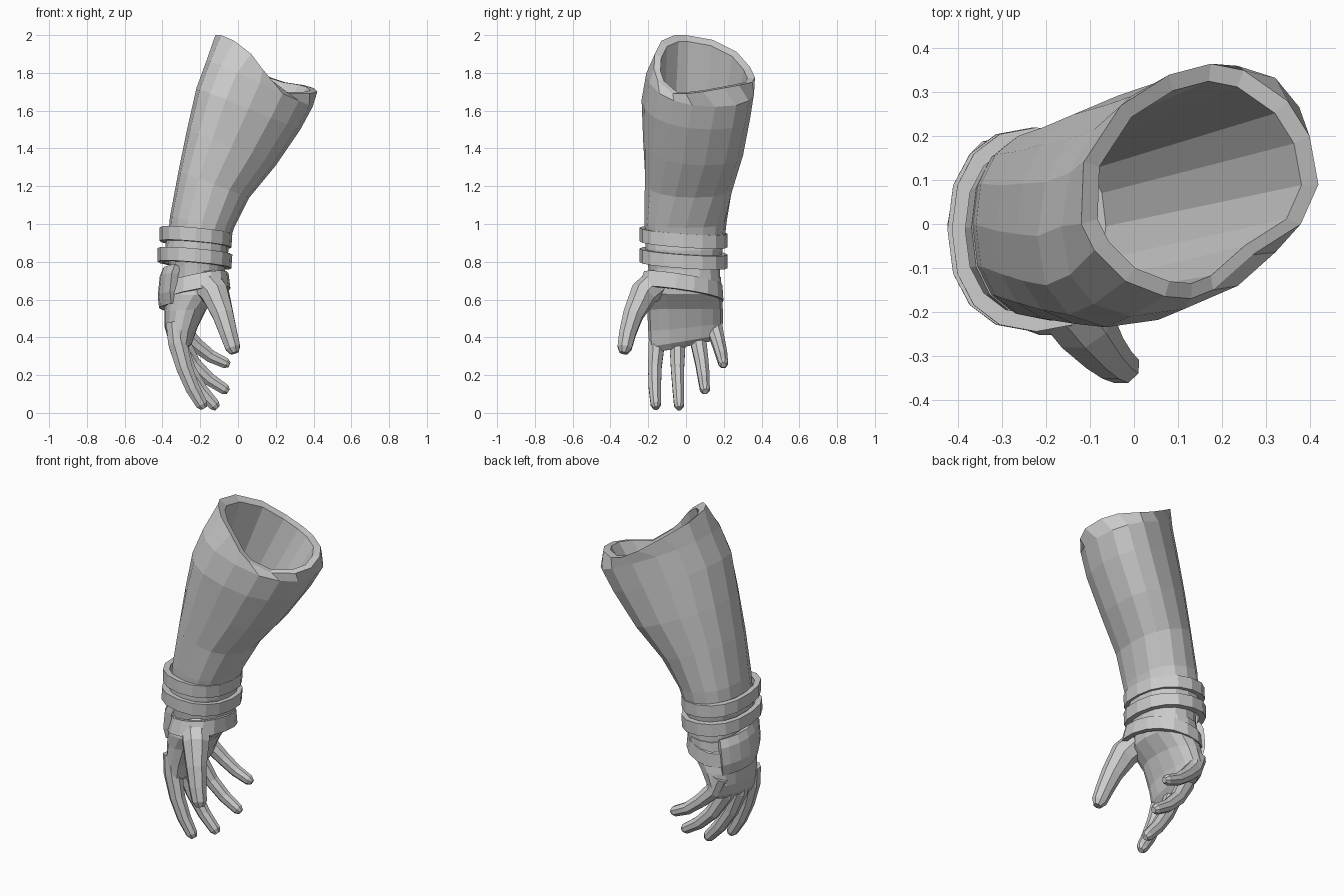
import bpy, bmesh, math
from mathutils import Vector

if "Cube" in bpy.data.objects:
    bpy.data.objects.remove(bpy.data.objects["Cube"])

N = 16


def ring(xl, zl, xr, zr, y0, y1, skew=0.0, ty=0.0, p=2.3):
    """Tilted rounded-oval section: left/right ends in x,z and a y range."""
    cx, cz, cy = (xl + xr) / 2, (zl + zr) / 2, (y0 + y1) / 2
    hx, hz = (xr - xl) / 2, (zr - zl) / 2
    hy = math.sqrt(((y1 - y0) / 2) ** 2 - skew ** 2)
    pts = []
    for i in range(N):
        a = 2 * math.pi * i / N
        c, s = math.cos(a), math.sin(a)
        c = math.copysign(abs(c) ** (2 / p), c)
        s = math.copysign(abs(s) ** (2 / p), s)
        y = cy + hy * s + skew * c
        pts.append(Vector((cx + hx * c, y, cz + hz * c + ty * (y - cy))))
    return pts


def shrink(pts, f, drop=0.0):
    c = sum(pts, Vector()) / len(pts)
    return [c + (p - c) * f - Vector((0, 0, drop)) for p in pts]


def loft(name, rings, caps=(True, True), loop=False):
    bm = bmesh.new()
    rows = [[bm.verts.new(p) for p in r] for r in rings]
    n = len(rows[0])
    for a, b in zip(rows, rows[1:] + ([rows[0]] if loop else [])):
        for i in range(n):
            j = (i + 1) % n
            bm.faces.new((a[i], a[j], b[j], b[i]))
    if not loop:
        if caps[0]:
            bm.faces.new(rows[0][::-1])
        if caps[1]:
            bm.faces.new(rows[-1])
    return finish(name, bm)


def finish(name, bm):
    bmesh.ops.recalc_face_normals(bm, faces=bm.faces)
    me = bpy.data.meshes.new(name)
    bm.to_mesh(me)
    bm.free()
    ob = bpy.data.objects.new(name, me)
    bpy.context.collection.objects.link(ob)
    return ob


def band(name, low, high, f=0.84):
    loft(name, [shrink(low, f), low, high, shrink(high, f)], loop=True)


def digit(name, path, wide=1.0, sides=8):
    """Faceted finger along (x, y, z, radius) points with a blunt tip."""
    pts = [Vector(p[:3]) for p in path]
    rad = [p[3] for p in path]
    d = (pts[-1] - pts[-2]).normalized()
    pts.append(pts[-1] + d * rad[-1] * 0.7)
    rad.append(rad[-1] * 0.55)
    rings = []
    for i, p in enumerate(pts):
        t = (pts[min(i + 1, len(pts) - 1)] - pts[max(i - 1, 0)]).normalized()
        u = (Vector((0, 1, 0)) - t * t.y).normalized()
        v = t.cross(u)
        rings.append([p + rad[i] * (u * math.cos(a) * wide + v * math.sin(a))
                      for a in (2 * math.pi * (k + 0.5) / sides for k in range(sides))])
    loft(name, rings)


# Sleeve: flaring hollow tube with a slanted, dipped rim
rim = [Vector(p) for p in (
    (.42, .09, 1.70), (.40, .20, 1.72), (.35, .28, 1.735), (.25, .35, 1.75),
    (.175, .365, 1.775), (.08, .34, 1.83), (-.03, .27, 1.91), (-.115, .14, 1.975),
    (-.12, .0, 2.0), (-.09, -.06, 2.0), (-.02, -.13, 1.97), (.07, -.165, 1.90),
    (.13, -.17, 1.82), (.18, -.15, 1.76), (.27, -.07, 1.69), (.38, .0, 1.69))]
wrist_in = shrink(ring(-.36, 1.02, -.04, .98, -.21, .20), .85)
loft("sleeve", [
    ring(-.37, .93, -.045, .91, -.215, .205),
    ring(-.36, 1.04, -.02, .98, -.22, .215),
    ring(-.315, 1.28, .06, 1.14, -.22, .25, .03),
    ring(-.27, 1.50, .20, 1.31, -.225, .30, .06),
    ring(-.22, 1.72, .33, 1.50, -.23, .335, .08),
    ring(-.165, 1.87, .395, 1.62, -.205, .355, .08),
    rim, shrink(rim, .86, .01), wrist_in])

# Wrist tube and the two bracelets
loft("wrist", [
    ring(-.365, .68, -.07, .68, -.19, .18),
    ring(-.365, .78, -.07, .76, -.20, .18),
    ring(-.385, .88, -.05, .86, -.215, .195),
    ring(-.37, .96, -.05, .93, -.215, .20)])
for name, z in (("lower_bracelet", .80), ("upper_bracelet", .91)):
    x = -.425 if z < .85 else -.415
    band(name, ring(x, z, -.035, z - .035, -.245, .22, ty=-.07),
         ring(x, z + .072, -.03, z + .037, -.245, .22, ty=-.07))

# Glove cuff: wavy band, higher towards the thumb
band("glove_cuff", ring(-.39, .60, -.04, .655, -.255, .20, -.03, ty=-.13),
     ring(-.38, .68, -.05, .735, -.225, .195, -.03, ty=-.15), .86)

# Palm: tapers and thins towards the knuckles
loft("palm", [
    ring(-.37, .72, -.075, .72, -.20, .185),
    ring(-.38, .62, -.09, .63, -.22, .19),
    ring(-.39, .54, -.165, .55, -.205, .195),
    ring(-.39, .46, -.215, .45, -.20, .195, ty=.1),
    ring(-.37, .39, -.24, .38, -.195, .185, ty=.17),
    ring(-.345, .36, -.27, .35, -.17, .16, ty=.2)])

# Fingers and thumb
digit("index_finger", [(-.33, -.145, .48, .055), (-.32, -.155, .37, .054),
                       (-.285, -.165, .24, .046), (-.24, -.165, .13, .041), (-.192, -.16, .045, .034)], .85)
digit("middle_finger", [(-.335, -.045, .48, .055), (-.315, -.045, .36, .053),
                        (-.265, -.045, .23, .044), (-.195, -.04, .12, .039), (-.125, -.037, .041, .033)], .85)
digit("ring_finger", [(-.33, .06, .49, .054), (-.305, .065, .38, .051),
                      (-.235, .085, .26, .042), (-.155, .095, .18, .037), (-.07, .10, .125, .031)], .9)
digit("little_finger", [(-.325, .145, .52, .052), (-.29, .155, .43, .049),
                        (-.22, .175, .36, .041), (-.145, .19, .30, .036), (-.065, .197, .263, .030)], .9)
digit("thumb", [(-.17, -.15, .69, .085), (-.12, -.225, .63, .078), (-.08, -.28, .52, .060),
                (-.05, -.31, .42, .050), (-.027, -.325, .345, .043)], .95)

# Curved guard plate on the back of the hand
bm = bmesh.new()
grid = [[bm.verts.new((x + 2.0 * (y + .01) ** 2, y * w, z - .12 * y))
         for y in (-.19, -.14, -.07, 0, .07, .13, .17)]
        for x, z, w in ((-.398, .765, .92), (-.415, .72, 1), (-.425, .62, 1), (-.418, .555, .92))]
for a, b in zip(grid, grid[1:]):
    for i in range(6):
        bm.faces.new((a[i], a[i + 1], b[i + 1], b[i]))
plate = finish("hand_guard", bm)
mod = plate.modifiers.new("thickness", 'SOLIDIFY')
mod.thickness = .04
mod.offset = -1 if plate.data.polygons[0].normal.x < 0 else 1
